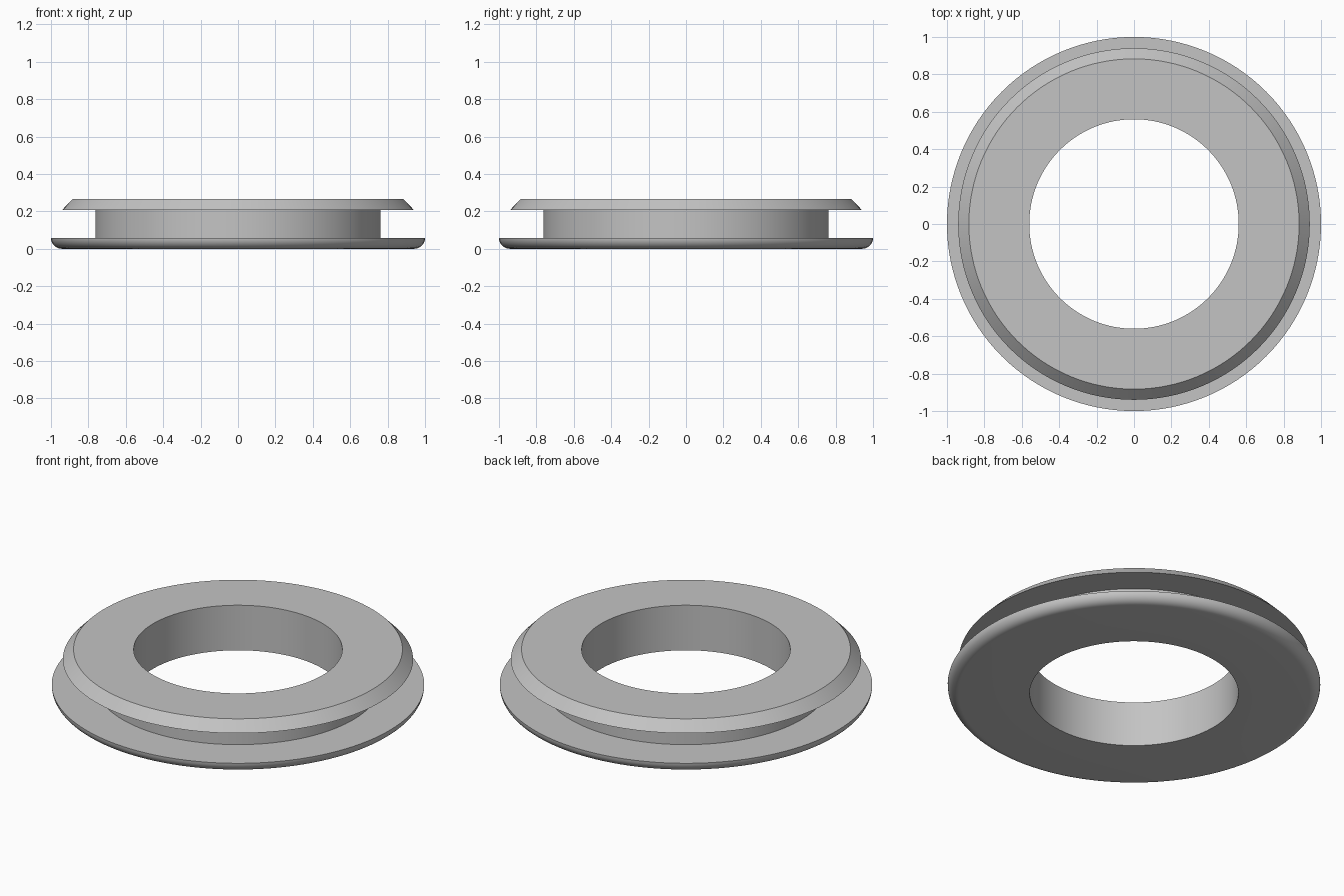
import bpy, bmesh, math
from mathutils import Matrix, Vector

cube = bpy.data.objects.get("Cube")
if cube:
    bpy.data.objects.remove(cube, do_unlink=True)

SEGMENTS = 128
BORE, NECK, RIM, FLANGE = 0.56, 0.763, 0.94, 1.0
BASE_TOP, NECK_TOP, TOP = 0.058, 0.208, 0.267

grey = bpy.data.materials.new("plain grey")
grey.use_nodes = True
colour = (0.55, 0.55, 0.55, 1)
grey.diffuse_color = colour
grey.node_tree.nodes["Principled BSDF"].inputs["Base Color"].default_value = colour

# Cross-section: bore, rounded base flange, groove, bevelled top flange
fillet = BASE_TOP
profile = [(BORE, 0)]
for i in range(9):
    a = math.pi / 2 * i / 8
    profile.append((FLANGE - fillet + fillet * math.sin(a),
                    BASE_TOP - fillet * math.cos(a)))
profile += [(NECK, BASE_TOP), (NECK, NECK_TOP), (RIM, NECK_TOP),
            (RIM - 0.057, TOP), (BORE, TOP)]

# Revolve the closed cross-section around z
bm = bmesh.new()
rings = []
for i in range(SEGMENTS):
    turn = Matrix.Rotation(2 * math.pi * i / SEGMENTS, 3, "Z")
    rings.append([bm.verts.new(turn @ Vector((r, 0, z))) for r, z in profile])
n = len(profile)
for i, ring in enumerate(rings):
    following = rings[(i + 1) % SEGMENTS]
    for j in range(n):
        k = (j + 1) % n
        bm.faces.new((ring[j], following[j], following[k], ring[k]))
bmesh.ops.recalc_face_normals(bm, faces=bm.faces)
mesh = bpy.data.meshes.new("grooved_ring")
bm.to_mesh(mesh)
bm.free()
mesh.materials.append(grey)

ring_object = bpy.data.objects.new("grooved_ring", mesh)
bpy.context.collection.objects.link(ring_object)
bpy.ops.object.select_all(action="DESELECT")
ring_object.select_set(True)
bpy.context.view_layer.objects.active = ring_object
bpy.ops.object.shade_smooth_by_angle(angle=math.radians(30))
